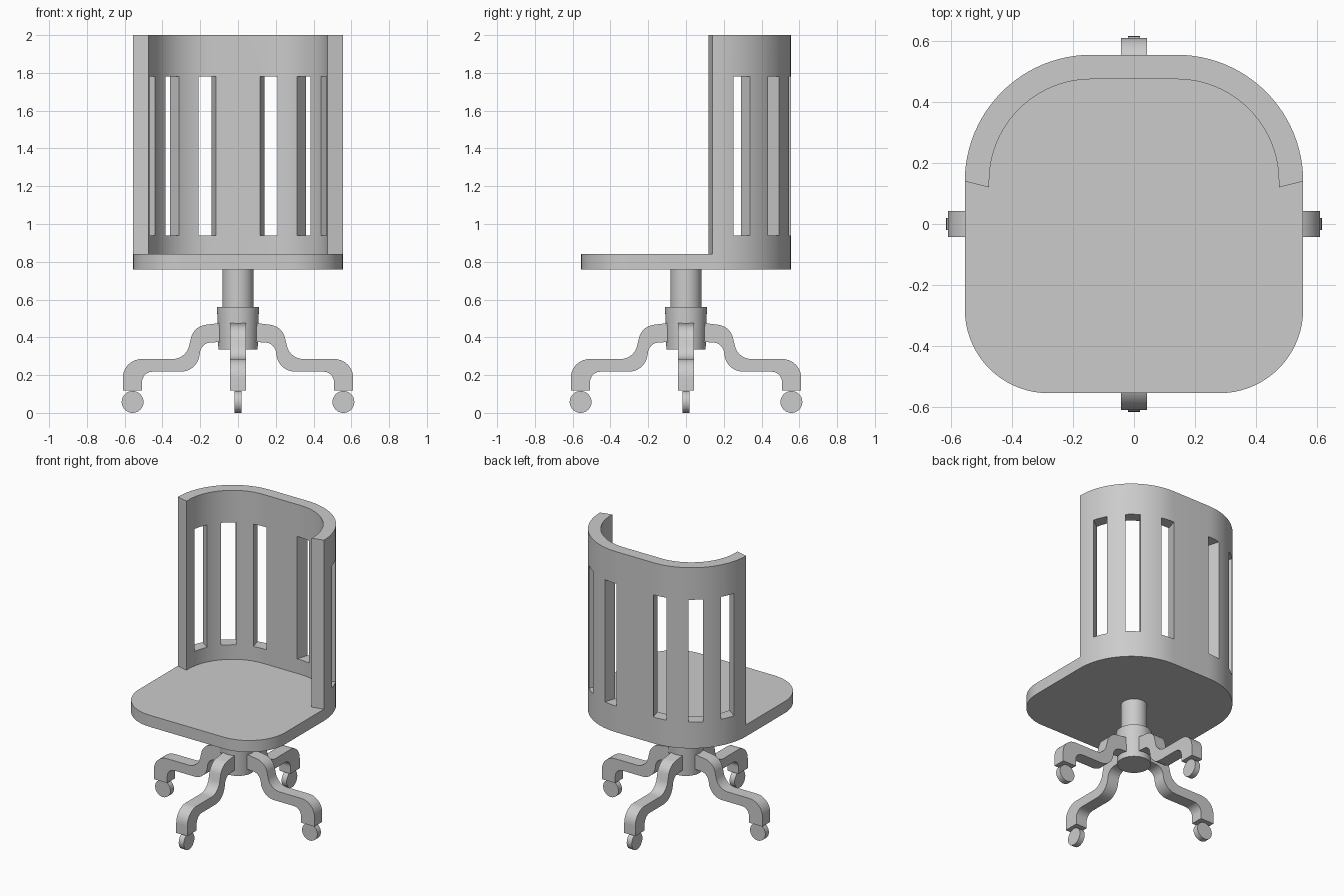
import bpy, bmesh, math
from mathutils import Vector, Matrix

cube = bpy.data.objects.get("Cube")
if cube:
    bpy.data.objects.remove(cube, do_unlink=True)

GREY = (0.6, 0.6, 0.6, 1)
mat = bpy.data.materials.new("plain_grey")
mat.use_nodes = True
mat.diffuse_color = GREY
mat.node_tree.nodes["Principled BSDF"].inputs["Base Color"].default_value = GREY


def fillet(corners, closed=True, steps=14):
    """Outline from (x, y, radius) corners, each rounded by its radius."""
    out = []
    for i, (x, y, r) in enumerate(corners):
        p = Vector((x, y))
        if r == 0:
            out.append(p)
            continue
        prev, nxt = corners[i - 1], corners[(i + 1) % len(corners)]
        a = (Vector(prev[:2]) - p).normalized()
        b = (Vector(nxt[:2]) - p).normalized()
        half = a.angle(b) / 2
        centre = p + (a + b).normalized() * (r / math.sin(half))
        v0 = p + a * (r / math.tan(half)) - centre
        v1 = p + b * (r / math.tan(half)) - centre
        w = math.pi - 2 * half
        for k in range(steps + 1):
            f = k / steps
            out.append(centre + (v0 * math.sin((1 - f) * w) + v1 * math.sin(f * w)) / math.sin(w))
    return out


def finish(name, bm, matrix=Matrix()):
    bm.transform(matrix)
    bmesh.ops.recalc_face_normals(bm, faces=bm.faces)
    mesh = bpy.data.meshes.new(name)
    bm.to_mesh(mesh)
    bm.free()
    mesh.materials.append(mat)
    obj = bpy.data.objects.new(name, mesh)
    bpy.context.collection.objects.link(obj)
    return obj


def extrude(name, outline, z0, z1, matrix=Matrix()):
    bm = bmesh.new()
    face = bm.faces.new([bm.verts.new((p.x, p.y, z0)) for p in outline])
    ext = bmesh.ops.extrude_face_region(bm, geom=[face])
    top = [v for v in ext["geom"] if isinstance(v, bmesh.types.BMVert)]
    bmesh.ops.translate(bm, verts=top, vec=(0, 0, z1 - z0))
    return finish(name, bm, matrix)


def cylinder(name, r_low, r_high, z0, z1, matrix=Matrix(), sides=48):
    bm = bmesh.new()
    bmesh.ops.create_cone(bm, cap_ends=True, segments=sides, radius1=r_low, radius2=r_high,
                          depth=z1 - z0, matrix=Matrix.Translation((0, 0, (z0 + z1) / 2)))
    return finish(name, bm, matrix)


def select_only(obj):
    bpy.ops.object.select_all(action="DESELECT")
    obj.select_set(True)
    bpy.context.view_layer.objects.active = obj


parts = []

# Seat slab: tighter corners in front, wide ones behind
W, SEAT_LOW, SEAT_TOP = 0.555, 0.76, 0.84
FRONT_R, BACK_R, THICK = 0.275, 0.415, 0.08
seat_corners = [(-W, -W, FRONT_R), (W, -W, FRONT_R), (W, W, BACK_R), (-W, W, BACK_R)]
parts.append(extrude("seat", fillet(seat_corners, steps=24), SEAT_LOW, SEAT_TOP))

# Curved back wall following the rear of the seat
IN = W - THICK
back_corners = [(W, 0.14, 0), (W, W, BACK_R), (-W, W, BACK_R), (-W, 0.14, 0),
                (-IN, 0.12, 0), (-IN, IN, BACK_R - THICK), (IN, IN, BACK_R - THICK), (IN, 0.12, 0)]
back = extrude("backrest", fillet(back_corners, steps=24), SEAT_TOP, 2.0)

# Six upright slots fanned out from one point
bm = bmesh.new()
for angle in (16.5, 36.2, 54.3):
    for side in (-1, 1):
        m = (Matrix.Translation((0, -0.08, 1.36))
             @ Matrix.Rotation(math.radians(side * angle), 4, "Z")
             @ Matrix.Translation((0, 0.6, 0))
             @ Matrix.Diagonal((0.092, 0.5, 0.84, 1)))
        bmesh.ops.create_cube(bm, size=1, matrix=m)
cutter = finish("slot_cutter", bm)
cutter.hide_render = True
cut = back.modifiers.new("slots", "BOOLEAN")
cut.operation, cut.solver, cut.object = "DIFFERENCE", "EXACT", cutter
select_only(back)
bpy.ops.object.modifier_apply(modifier=cut.name)
bpy.data.objects.remove(cutter, do_unlink=True)
parts.append(back)

# Centre post and hub
parts.append(cylinder("post", 0.082, 0.082, 0.5, SEAT_LOW))
parts.append(cylinder("hub", 0.104, 0.111, 0.335, 0.56))

# Four S-curved legs, each with a small wheel
leg_outline = fillet([
    (0.08, 0.478, 0), (0.235, 0.458, 0.09), (0.275, 0.285, 0.09), (0.61, 0.285, 0.1),
    (0.61, 0.118, 0), (0.508, 0.118, 0), (0.508, 0.218, 0.055), (0.215, 0.218, 0.1),
    (0.195, 0.37, 0.06), (0.08, 0.376, 0)], steps=10)
upright = Matrix.Rotation(math.pi / 2, 4, "X")
for i, where in enumerate(("left", "back", "right", "front")):
    turn = Matrix.Rotation(i * math.pi / 2, 4, "Z")
    parts.append(extrude(where + "_leg", leg_outline, -0.042, 0.042, turn @ upright))
    hub = turn @ Matrix.Translation((0.558, 0, 0.058)) @ upright
    parts.append(cylinder(where + "_wheel", 0.058, 0.058, -0.019, 0.019, hub, 32))

# Smooth curves, crisp edges
for obj in parts:
    select_only(obj)
    bpy.ops.object.shade_smooth_by_angle(angle=math.radians(30))
